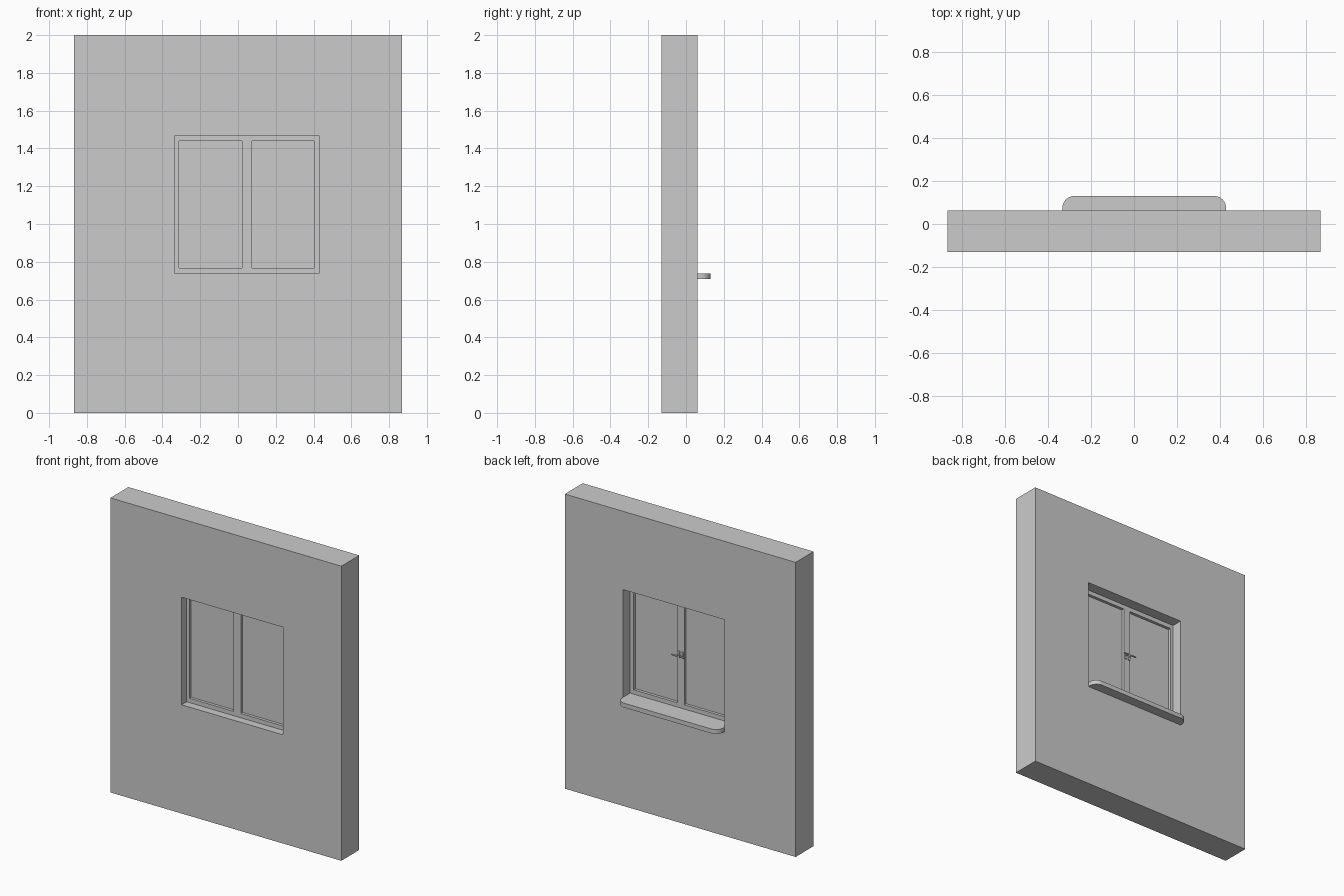
import bpy, bmesh, math
from mathutils import Vector

if "Cube" in bpy.data.objects:
    bpy.data.objects.remove(bpy.data.objects["Cube"])


def finish(bm, name):
    bmesh.ops.recalc_face_normals(bm, faces=bm.faces)
    mesh = bpy.data.meshes.new(name)
    bm.to_mesh(mesh)
    bm.free()
    obj = bpy.data.objects.new(name, mesh)
    bpy.context.collection.objects.link(obj)
    return obj


def extrude(bm, faces, vec):
    """Turn flat faces into a closed solid."""
    ret = bmesh.ops.extrude_face_region(bm, geom=faces, use_keep_orig=True)
    verts = [g for g in ret["geom"] if isinstance(g, bmesh.types.BMVert)]
    bmesh.ops.translate(bm, verts=verts, vec=vec)


def panel(name, xs, zs, y0, y1, holes=()):
    """Upright slab split into a grid; cells listed in holes stay open."""
    bm = bmesh.new()
    v = [[bm.verts.new((x, y0, z)) for z in zs] for x in xs]
    faces = [bm.faces.new((v[i][j], v[i + 1][j], v[i + 1][j + 1], v[i][j + 1]))
             for i in range(len(xs) - 1) for j in range(len(zs) - 1)
             if (i, j) not in holes]
    extrude(bm, faces, (0, y1 - y0, 0))
    bmesh.ops.delete(bm, geom=[w for w in bm.verts if not w.link_faces], context='VERTS')
    return finish(bm, name)


def rod(name, a, b, radius, sides=12):
    a, b = Vector(a), Vector(b)
    bm = bmesh.new()
    bmesh.ops.create_cone(bm, cap_ends=True, segments=sides, radius1=radius,
                          radius2=radius, depth=(b - a).length)
    rot = (b - a).to_track_quat('Z', 'Y').to_matrix().to_4x4()
    rot.translation = (a + b) / 2
    bm.transform(rot)
    return finish(bm, name)


# main sizes
HX0, HX1, HZ0, HZ1 = -0.333, 0.428, 0.738, 1.468   # wall opening
WY0, WY1 = -0.13, 0.062                            # wall faces
FY0, FY1 = -0.076, -0.012                          # window frame faces
PZ0, PZ1 = 0.767, 1.439                            # pane height
PANES = {"left": (-0.312, 0.021), "right": (0.074, 0.402)}

# wall with opening
panel("wall", [-0.867, HX0, HX1, 0.867], [0, HZ0, HZ1, 2], WY0, WY1, {(1, 1)})

# window frame with two lights
panel("window_frame", [HX0, *PANES["left"], *PANES["right"], HX1],
      [HZ0, PZ0, PZ1, HZ1], FY0, FY1, {(1, 1), (3, 1)})

# panes set into the frame
for side, (x0, x1) in PANES.items():
    panel(side + "_pane", [x0, x1], [PZ0, PZ1], FY0 + 0.02, FY1 - 0.02)

# sill board with rounded outer corners
R, SY = 0.055, 0.13
profile = [(HX0, WY1), (HX1, WY1)]
for cx, start in ((HX1 - R, 0), (HX0 + R, 90)):
    for k in range(9):
        t = math.radians(start + k * 90 / 8)
        profile.append((cx + R * math.cos(t), SY - R + R * math.sin(t)))
bm = bmesh.new()
face = bm.faces.new([bm.verts.new((x, y, HZ0 - 0.03)) for x, y in profile])
extrude(bm, [face], (0, 0, 0.03))
sill = finish(bm, "window_sill")

# mirrored pair of lever handles on the mullion
smooth = [sill]
MX, HZ = 0.0475, 1.10
for s, side in ((-1, "left"), (1, "right")):
    x = MX + s * 0.014
    panel(side + "_handle_plate", [x - 0.008, x + 0.008], [HZ - 0.022, HZ + 0.022],
          FY1, FY1 + 0.006)
    smooth.append(rod(side + "_handle_spindle", (x, FY1, HZ), (x, FY1 + 0.03, HZ), 0.005))
    smooth.append(rod(side + "_handle_lever", (x - s * 0.005, FY1 + 0.028, HZ),
                      (x + s * 0.035, FY1 + 0.028, HZ), 0.005))

for obj in smooth:
    bpy.ops.object.select_all(action='DESELECT')
    obj.select_set(True)
    bpy.context.view_layer.objects.active = obj
    bpy.ops.object.shade_smooth_by_angle()
